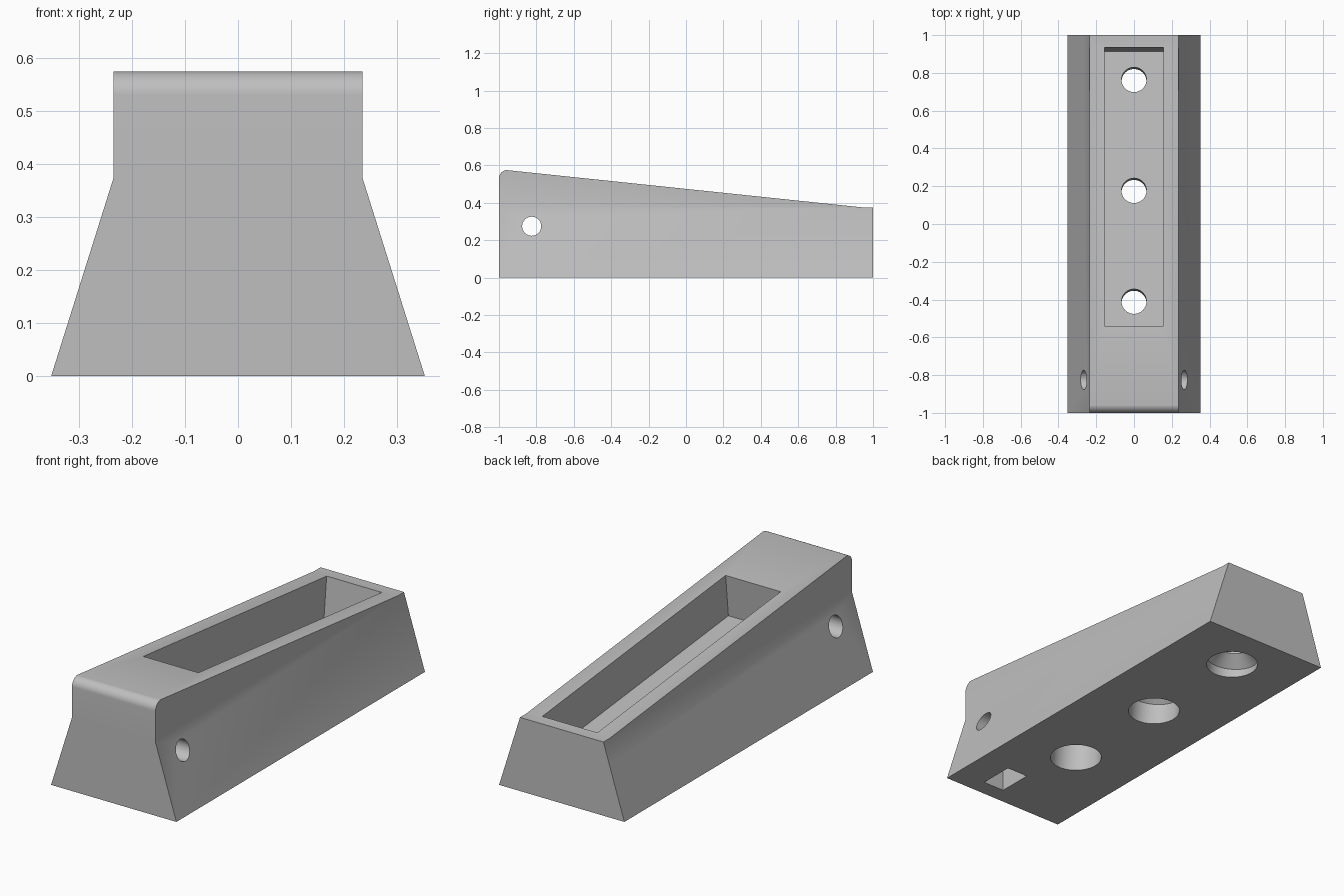
import bpy, bmesh, math
from mathutils import Matrix, Vector

if "Cube" in bpy.data.objects:
    bpy.data.objects.remove(bpy.data.objects["Cube"], do_unlink=True)

grey = bpy.data.materials.new("plain grey")
grey.use_nodes = True
grey.diffuse_color = (0.52, 0.52, 0.52, 1)
grey.node_tree.nodes["Principled BSDF"].inputs["Base Color"].default_value = grey.diffuse_color


def finish(name, bm, matrix=Matrix()):
    bmesh.ops.recalc_face_normals(bm, faces=bm.faces)
    bm.transform(matrix)
    mesh = bpy.data.meshes.new(name)
    bm.to_mesh(mesh)
    bm.free()
    mesh.materials.append(grey)
    obj = bpy.data.objects.new(name, mesh)
    bpy.context.collection.objects.link(obj)
    return obj


def prism(name, points, direction):
    """Extrude a closed outline along a direction."""
    bm = bmesh.new()
    face = bm.faces.new([bm.verts.new(p) for p in points])
    new = bmesh.ops.extrude_face_region(bm, geom=[face])["geom"]
    bmesh.ops.translate(bm, vec=direction, verts=[v for v in new if isinstance(v, bmesh.types.BMVert)])
    return finish(name, bm)


def box(name, size, centre, matrix=Matrix()):
    bm = bmesh.new()
    bmesh.ops.create_cube(bm, size=1)
    return finish(name, bm, matrix @ Matrix.Translation(centre) @ Matrix.Diagonal((*size, 1)))


def lathe(name, profile, matrix, steps=48):
    """Turn an (r, z) profile around its local z axis."""
    bm = bmesh.new()
    verts = [bm.verts.new((r, 0, z)) for r, z in profile]
    edges = [bm.edges.new(pair) for pair in zip(verts, verts[1:])]
    bmesh.ops.spin(bm, geom=verts + edges, cent=(0, 0, 0), axis=(0, 0, 1),
                   angle=math.tau, steps=steps)
    bmesh.ops.remove_doubles(bm, verts=bm.verts, dist=1e-5)
    return finish(name, bm, matrix)


def combine(target, tool, operation):
    mod = target.modifiers.new(tool.name, "BOOLEAN")
    mod.operation, mod.solver, mod.object = operation, "EXACT", tool
    bpy.context.view_layer.objects.active = target
    bpy.ops.object.modifier_apply(modifier=mod.name)
    bpy.data.objects.remove(tool, do_unlink=True)


SLOPE = 0.1048
TILT = Matrix.Rotation(-math.atan(SLOPE), 4, "X")
DEPTH = 0.216


def top_z(y):
    return 0.575 - SLOPE * (y + 0.95)


def on_slope(y, drop=0):
    return Matrix.Translation((0, y, top_z(y) - drop)) @ TILT


# Body: flared cross-section trimmed by the sloping side outline
half = [(0.353, 0), (0.235, 0.375), (0.235, 0.7)]
section = half + [(-x, z) for x, z in reversed(half)]
body = prism("wedge_body", [(x, -1, z) for x, z in section], (0, 2, 0))
nose = [(-0.955 + 0.045 * math.cos(a), 0.5305 + 0.045 * math.sin(a))
        for a in (math.pi - i / 10 * (math.pi / 2 - math.atan(SLOPE)) for i in range(11))]
outline = [(-1, -0.1)] + nose + [(0.95, 0.3752), (1, 0.3752), (1, -0.1)]
combine(body, prism("side_outline", [(-0.5, y, z) for y, z in outline], (1, 0, 0)), "INTERSECT")

# Long pocket sunk square to the slope
combine(body, box("pocket", (0.31, 1.483, DEPTH + 0.2), (0, 0, (0.2 - DEPTH) / 2),
                  on_slope(0.1975)), "DIFFERENCE")

# Three countersunk screw holes through the pocket floor
screw = [(0, 0.06), (0.066, 0.06), (0.066, -0.09), (0.124, -0.148), (0.124, -0.6), (0, -0.6)]
for y in (-0.41, 0.177, 0.764):
    combine(body, lathe("screw_hole", screw, on_slope(y, DEPTH)), "DIFFERENCE")

# Cross bolt hole and its square nut slot from below
sideways = Matrix.Translation((0, -0.825, 0.275)) @ Matrix.Rotation(math.pi / 2, 4, "Y")
combine(body, lathe("bolt_hole", [(0, -0.5), (0.051, -0.5), (0.051, 0.5), (0, 0.5)], sideways), "DIFFERENCE")
combine(body, box("nut_slot", (0.12, 0.18, 0.465), (0.127, -0.825, 0.1325)), "DIFFERENCE")

# Smooth the curved walls only
bpy.ops.object.select_all(action="DESELECT")
body.select_set(True)
bpy.context.view_layer.objects.active = body
bpy.ops.object.shade_smooth_by_angle(angle=math.radians(25))
